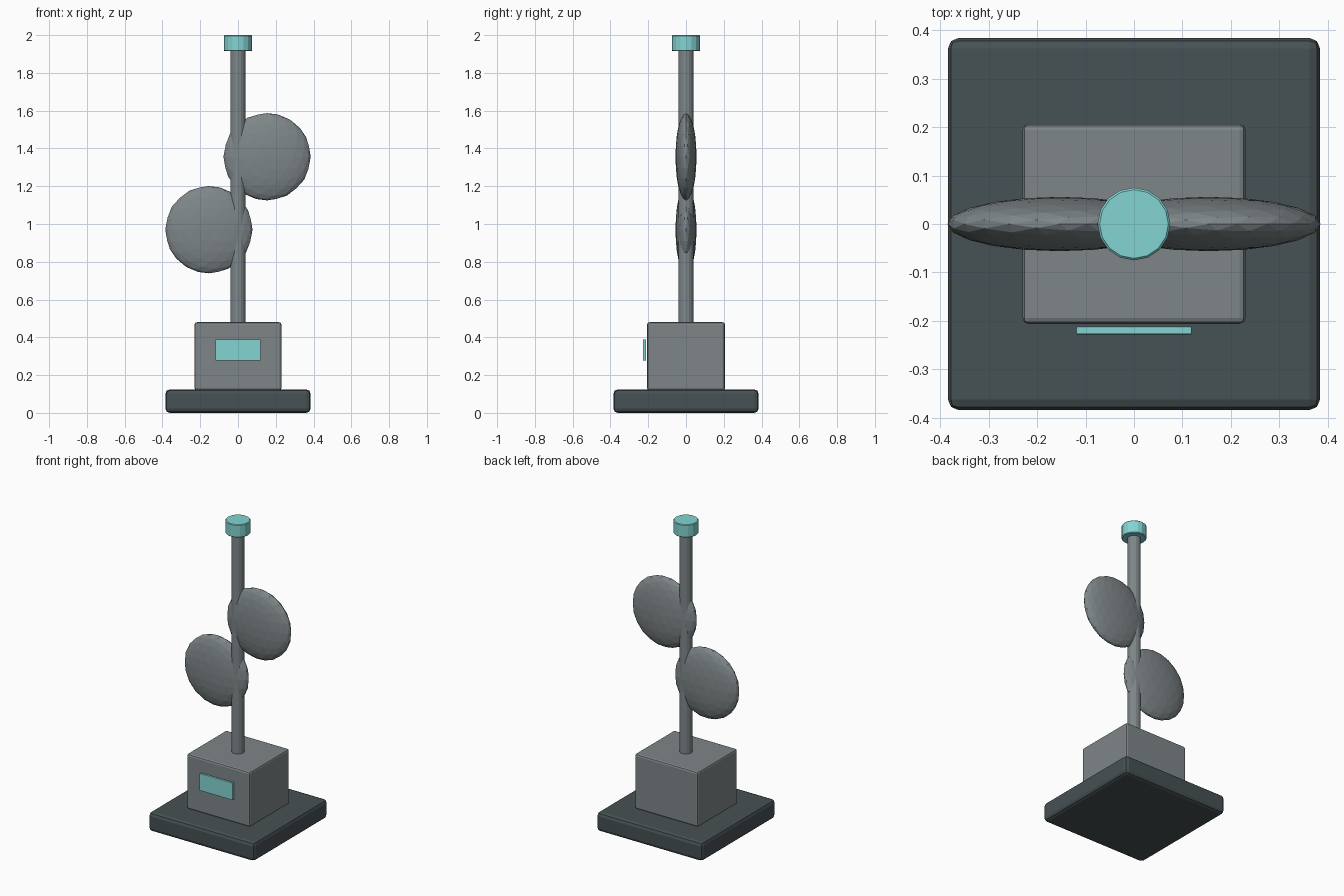
import bpy
import math

if "Cube" in bpy.data.objects:
    bpy.data.objects.remove(bpy.data.objects["Cube"])


def material(name, rgb):
    m = bpy.data.materials.new(name)
    m.diffuse_color = (*rgb, 1)
    m.use_nodes = True
    m.node_tree.nodes["Principled BSDF"].inputs["Base Color"].default_value = m.diffuse_color
    return m


GREY = material("steel grey", (0.21, 0.24, 0.25))
DARK = material("dark slate", (0.062, 0.082, 0.088))
TEAL = material("pale teal", (0.23, 0.66, 0.65))


def finish(name, mat, bevel=0.0, segments=2):
    ob = bpy.context.object
    ob.name = name
    ob.data.materials.append(mat)
    if bevel:
        b = ob.modifiers.new("rounded edges", "BEVEL")
        b.width = bevel
        b.segments = segments
        b.limit_method = "ANGLE"
        b.angle_limit = math.radians(40)
    return ob


def box(name, centre, size, mat, bevel):
    bpy.ops.mesh.primitive_cube_add(size=1, location=centre)
    bpy.context.object.scale = size
    bpy.ops.object.transform_apply(location=False, rotation=False, scale=True)
    return finish(name, mat, bevel)


def cylinder(name, radius, z0, z1, mat, bevel=0.0):
    bpy.ops.mesh.primitive_cylinder_add(vertices=16, radius=radius, depth=z1 - z0,
                                        location=(0, 0, (z0 + z1) / 2))
    return finish(name, mat, bevel, 1)


# Plinth, housing and front panel
box("base_plate", (0, 0, 0.062), (0.768, 0.768, 0.124), DARK, 0.022)
box("housing", (0, 0, 0.3), (0.46, 0.412, 0.36), GREY, 0.012)
box("front_panel", (0, -0.22, 0.333), (0.24, 0.016, 0.112), TEAL, 0.003)

# Mast and its cap
cylinder("mast", 0.04, 0.47, 1.93, GREY)
cylinder("mast_cap", 0.075, 1.915, 2.0, TEAL, 0.004)

# Flattened discs on either side of the mast
for name, x, z in (("upper_disc", 0.154, 1.356), ("lower_disc", -0.154, 0.97)):
    bpy.ops.mesh.primitive_ico_sphere_add(subdivisions=3, radius=1, location=(x, 0, z))
    bpy.context.object.scale = (0.231, 0.056, 0.231)
    bpy.ops.object.transform_apply(location=False, rotation=False, scale=True)
    finish(name, GREY)
